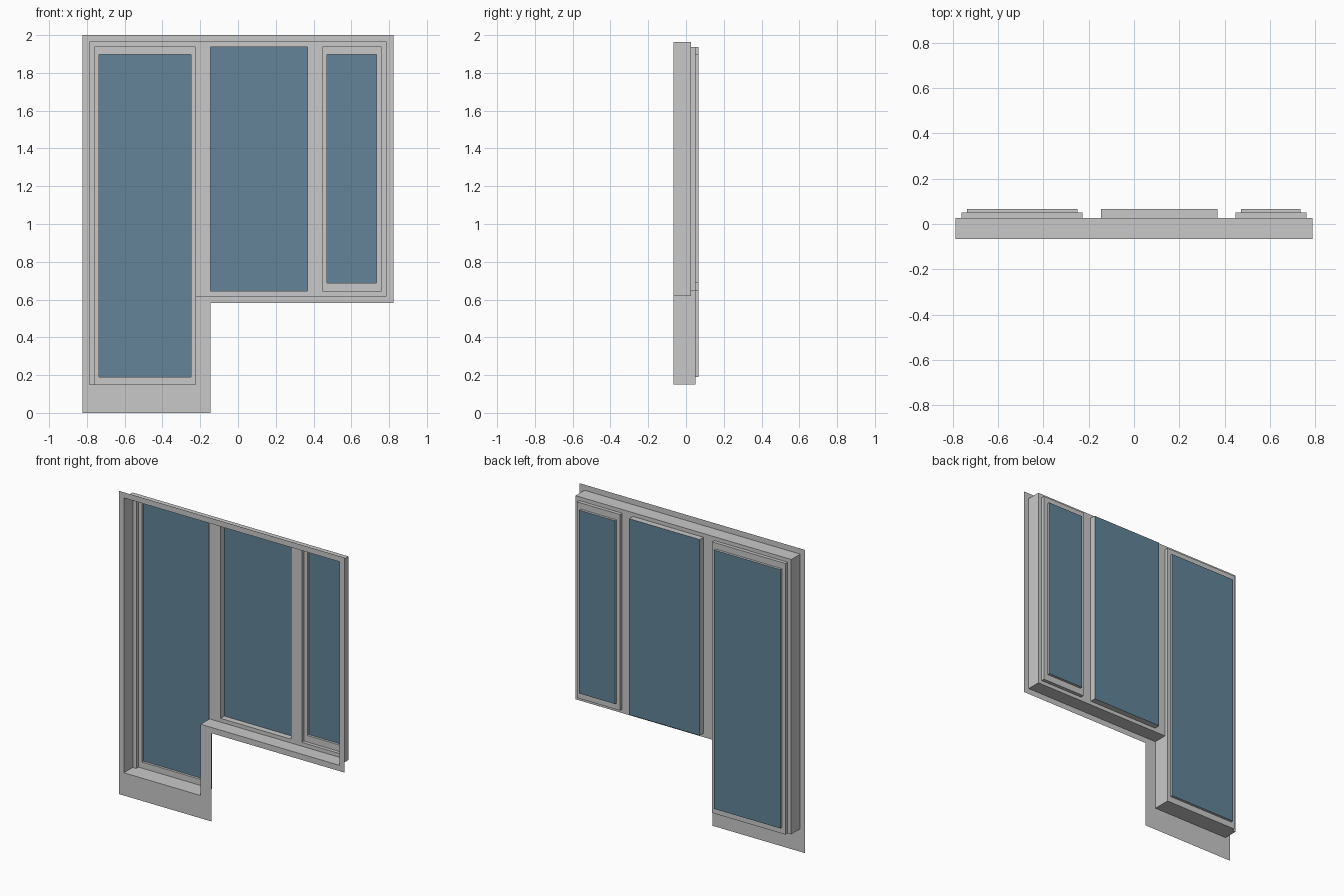
import bpy, bmesh, math

if "Cube" in bpy.data.objects:
    bpy.data.objects.remove(bpy.data.objects["Cube"])

# Depths of the stepped shell, front to back
Y_FRONT, Y_FRAME, Y_SASH, Y_GLASS = -0.066, 0.027, 0.05, 0.066


def material(name, rgb):
    m = bpy.data.materials.new(name)
    m.diffuse_color = (*rgb, 1.0)
    m.use_nodes = True
    m.node_tree.nodes["Principled BSDF"].inputs["Base Color"].default_value = m.diffuse_color
    return m


GREY = material("frame grey", (0.584, 0.584, 0.584))
BLUE = material("glass blue", (0.125, 0.231, 0.319))


def finish(bm, name, mat):
    mesh = bpy.data.meshes.new(name)
    bm.to_mesh(mesh)
    bm.free()
    mesh.materials.append(mat)
    obj = bpy.data.objects.new(name, mesh)
    bpy.context.collection.objects.link(obj)
    return obj


def within(x, z, rects):
    return any(r[0] < x < r[1] and r[2] < z < r[3] for r in rects)


def add_sheet(bm, y, solid, holes=()):
    """Flat sheet facing the front: union of solid rectangles minus holes."""
    rects = list(solid) + list(holes)
    xs = sorted({v for r in rects for v in r[:2]})
    zs = sorted({v for r in rects for v in r[2:]})
    grid = {}

    def vert(x, z):
        if (x, z) not in grid:
            grid[x, z] = bm.verts.new((x, y, z))
        return grid[x, z]

    for x0, x1 in zip(xs, xs[1:]):
        for z0, z1 in zip(zs, zs[1:]):
            cx, cz = (x0 + x1) / 2, (z0 + z1) / 2
            if within(cx, cz, solid) and not within(cx, cz, holes):
                bm.faces.new([vert(x0, z0), vert(x1, z0), vert(x1, z1), vert(x0, z1)])


def add_wall(bm, loop, y0, y1):
    """Reveal running from front to back around a closed outline."""
    front = [bm.verts.new((x, y0, z)) for x, z in loop]
    back = [bm.verts.new((x, y1, z)) for x, z in loop]
    for i in range(len(loop)):
        j = (i + 1) % len(loop)
        bm.faces.new([front[i], front[j], back[j], back[i]])


def corners(r):
    return [(r[0], r[2]), (r[1], r[2]), (r[1], r[3]), (r[0], r[3])]


# Outlines as (x0, x1, z0, z1); the stepped outlines are two rectangles each
flange = [(-0.824, -0.146, 0.0, 2.0), (-0.146, 0.824, 0.582, 2.0)]
frame = [(-0.787, -0.226, 0.15, 1.963), (-0.226, 0.787, 0.62, 1.963)]
frame_loop = [(-0.787, 0.15), (-0.226, 0.15), (-0.226, 0.62),
              (0.787, 0.62), (0.787, 1.963), (-0.787, 1.963)]
left_opening = (-0.761, -0.226, 0.15, 1.938)
middle_opening = (-0.146, 0.369, 0.645, 1.938)
right_opening = (0.447, 0.761, 0.645, 1.938)
left_pane = (-0.736, -0.249, 0.19, 1.897)
right_pane = (0.471, 0.733, 0.688, 1.897)

# Front flange
bm = bmesh.new()
add_sheet(bm, Y_FRONT, flange, frame)
finish(bm, "front_flange", GREY)

# Outer frame reveal and the panel with mullions
bm = bmesh.new()
add_wall(bm, frame_loop, Y_FRONT, Y_FRAME)
finish(bm, "frame_reveal", GREY)
bm = bmesh.new()
add_sheet(bm, Y_FRAME, frame, [left_opening, middle_opening, right_opening])
finish(bm, "mullion_panel", GREY)

# Stepped sashes of the door and the side window
for side, opening, pane in (("door", left_opening, left_pane),
                            ("side_window", right_opening, right_pane)):
    bm = bmesh.new()
    add_wall(bm, corners(opening), Y_FRAME, Y_SASH)
    add_sheet(bm, Y_SASH, [opening], [pane])
    add_wall(bm, corners(pane), Y_SASH, Y_GLASS)
    finish(bm, side + "_sash", GREY)

# Fixed middle window reveal
bm = bmesh.new()
add_wall(bm, corners(middle_opening), Y_FRAME, Y_GLASS)
finish(bm, "middle_window_reveal", GREY)

# Glass panes
for side, pane in (("door", left_pane), ("middle_window", middle_opening),
                   ("side_window", right_pane)):
    bm = bmesh.new()
    add_sheet(bm, Y_GLASS, [pane])
    finish(bm, side + "_glass", BLUE)
